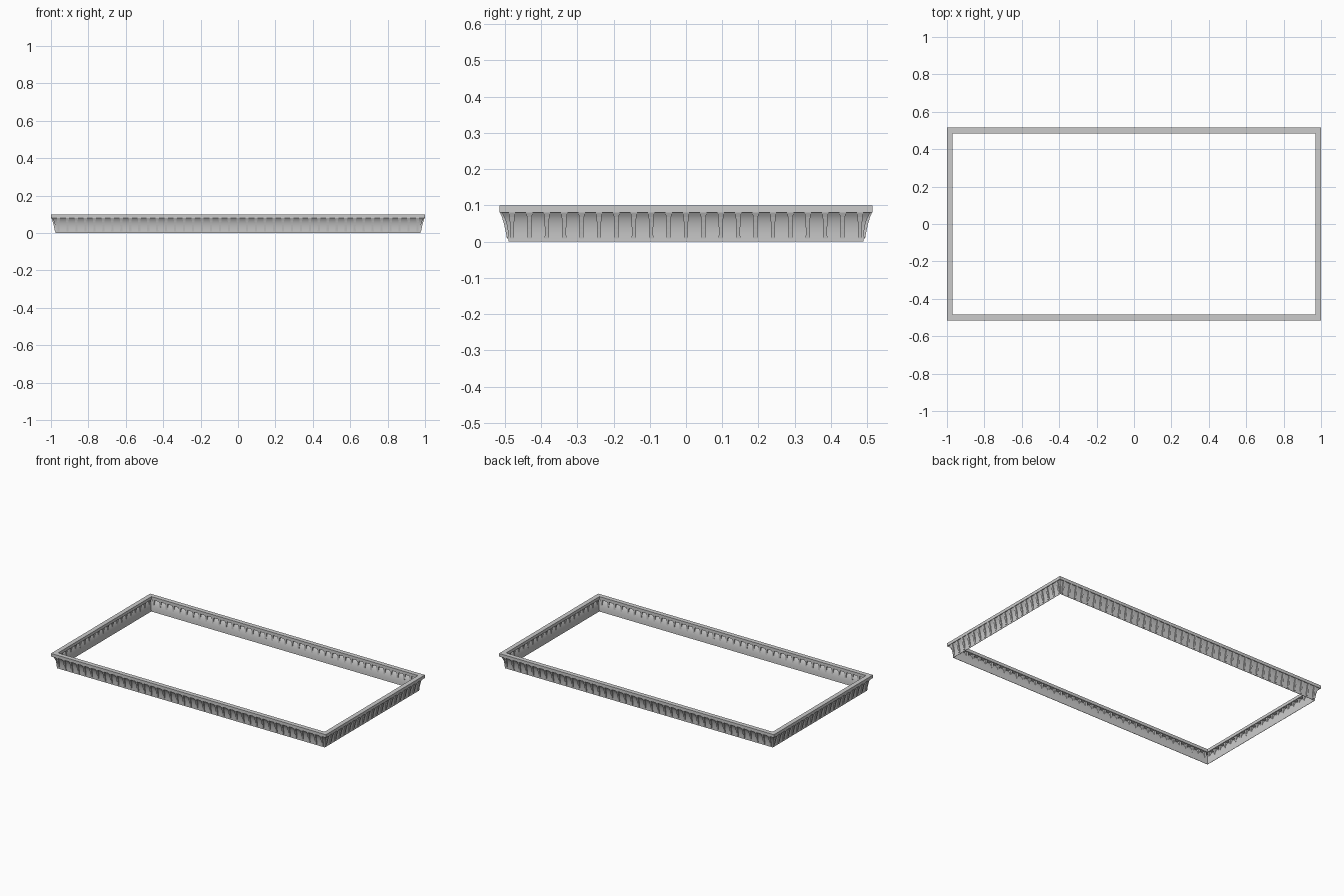
import bpy
import bmesh
from mathutils import Vector

cube = bpy.data.objects.get("Cube")
if cube:
    bpy.data.objects.remove(cube, do_unlink=True)

stone = bpy.data.materials.new("grey stone")
stone.use_nodes = True
stone.diffuse_color = (0.6, 0.6, 0.6, 1)
stone.node_tree.nodes["Principled BSDF"].inputs["Base Color"].default_value = stone.diffuse_color

# Half sizes of the inner opening; profiles are (outward offset, height)
INNER_X, INNER_Y = 0.97, 0.485
STEP = 0.048


def add_object(name, bm):
    bmesh.ops.recalc_face_normals(bm, faces=bm.faces)
    mesh = bpy.data.meshes.new(name)
    bm.to_mesh(mesh)
    bm.free()
    mesh.materials.append(stone)
    obj = bpy.data.objects.new(name, mesh)
    bpy.context.collection.objects.link(obj)
    return obj


def rectangular_sweep(name, profile):
    """Sweep a closed profile around the rectangle with mitred corners."""
    bm = bmesh.new()
    rings = [[bm.verts.new((sx * (INNER_X + d), sy * (INNER_Y + d), z)) for d, z in profile]
             for sx, sy in ((-1, -1), (1, -1), (1, 1), (-1, 1))]
    n = len(profile)
    for i in range(4):
        a, b = rings[i], rings[(i + 1) % 4]
        for j in range(n):
            k = (j + 1) % n
            bm.faces.new((a[j], b[j], b[k], a[k]))
    return add_object(name, bm)


def smooth(obj):
    bpy.ops.object.select_all(action="DESELECT")
    obj.select_set(True)
    bpy.context.view_layer.objects.active = obj
    bpy.ops.object.shade_smooth_by_angle()


# Flat band on top
rectangular_sweep("top_band", [(0, 0.08), (0.03, 0.08), (0.03, 0.1), (0, 0.1)])

# Thin curved wall below the band
cove = [(0.005, 0), (0.0055, 0.018), (0.007, 0.034), (0.010, 0.050),
        (0.014, 0.062), (0.019, 0.072), (0.025, 0.08)]
backing = [(d - 0.002, z) for d, z in reversed(cove)]
smooth(rectangular_sweep("cove_wall", cove + backing))

# Bracket side profile: offset, height, half width
bracket = [(0.009, 0.008, 0.006), (0.011, 0.020, 0.0055), (0.014, 0.035, 0.0055),
           (0.018, 0.052, 0.006), (0.023, 0.068, 0.007), (0.028, 0.08, 0.009)]
BACK = 0.006


def add_bracket(bm, origin, along, outward):
    """Tapered bracket standing proud of the wall."""
    rows = []
    for d, z, w in bracket:
        corners = ((-w, BACK), (-w, d), (w, d), (w, BACK))
        rows.append([bm.verts.new(origin + along * s + outward * o + Vector((0, 0, z)))
                     for s, o in corners])
    for a, b in zip(rows, rows[1:]):
        for j in range(4):
            k = (j + 1) % 4
            bm.faces.new((a[j], a[k], b[k], b[j]))
    bm.faces.new(rows[0])
    bm.faces.new(rows[-1])


X, Y = Vector((1, 0, 0)), Vector((0, 1, 0))
sides = (("front", X, -Y, INNER_Y, 20), ("back", X, Y, INNER_Y, 20),
         ("left", Y, X, INNER_X, 10), ("right", Y, -X, INNER_X, 10))
for side, along, outward, distance, half_count in sides:
    bm = bmesh.new()
    for i in range(-half_count, half_count + 1):
        add_bracket(bm, outward * distance + along * i * STEP, along, outward)
    add_object(side + "_brackets", bm)
